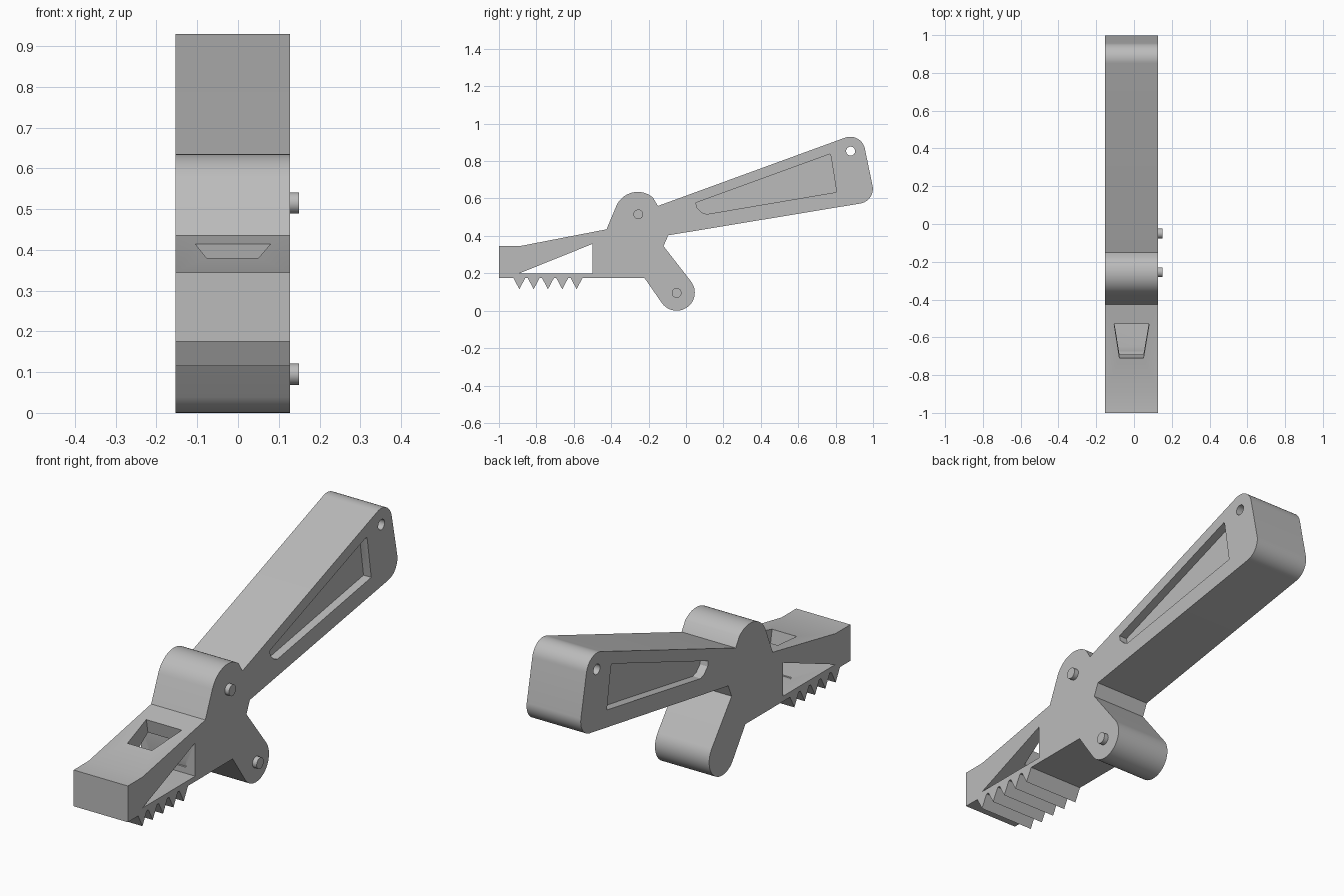
import bpy, bmesh
from math import radians, cos, sin, atan2
from mathutils import Matrix, Vector

cube = bpy.data.objects.get("Cube")
if cube:
    bpy.data.objects.remove(cube, do_unlink=True)

LEFT, RIGHT = 0.128, -0.153
POCKET = 0.04

grey = bpy.data.materials.new("plain grey")
grey.use_nodes = True
grey.diffuse_color = (0.5, 0.5, 0.5, 1)
grey.node_tree.nodes["Principled BSDF"].inputs["Base Color"].default_value = (0.5, 0.5, 0.5, 1)


def arc(cy, cz, r, start, end, n=16):
    angles = [radians(start + (end - start) * i / n) for i in range(n + 1)]
    return [(cy + r * cos(a), cz + r * sin(a)) for a in angles]


def circle(cy, cz, r):
    return arc(cy, cz, r, 0, 360, 32)[:-1]


def prism(name, points, depth):
    """Extrude a closed loop of 3D points along the depth vector."""
    bm = bmesh.new()
    face = bm.faces.new([bm.verts.new(p) for p in points])
    new = bmesh.ops.extrude_face_region(bm, geom=[face])["geom"]
    bmesh.ops.translate(bm, vec=depth, verts=[g for g in new if isinstance(g, bmesh.types.BMVert)])
    bmesh.ops.recalc_face_normals(bm, faces=bm.faces)
    mesh = bpy.data.meshes.new(name)
    bm.to_mesh(mesh)
    bm.free()
    mesh.materials.append(grey)
    obj = bpy.data.objects.new(name, mesh)
    bpy.context.collection.objects.link(obj)
    return obj


def side_prism(name, profile, x0, x1):
    return prism(name, [(x0, y, z) for y, z in profile], Vector((x1 - x0, 0, 0)))


def select(obj):
    bpy.ops.object.select_all(action="DESELECT")
    obj.select_set(True)
    bpy.context.view_layer.objects.active = obj


def cut(target, cutter):
    cutter.hide_render = True
    mod = target.modifiers.new("cut", "BOOLEAN")
    mod.operation, mod.solver, mod.object = "DIFFERENCE", "EXACT", cutter
    select(target)
    bpy.ops.object.modifier_apply(modifier=mod.name)
    bpy.data.objects.remove(cutter, do_unlink=True)


# Side outline: nose, hump, handle and leg
outline = [(-1, 0.175), (-1, 0.345), (-0.89, 0.345), (-0.425, 0.435)]
outline += arc(-0.258, 0.51, 0.125, 157, 50)
outline += [(-0.15, 0.56)]
outline += arc(0.878, 0.85, 0.08, 110, 11)
outline += arc(0.919, 0.652, 0.08, 11, -80.5)
outline += [(-0.095, 0.403), (-0.12, 0.345)]
outline += arc(-0.05, 0.097, 0.097, 37, -143, 24)
outline += [(-0.222, 0.175)]

# Row of teeth under the nose
for i in range(5):
    tip = -0.585 - 0.0765 * i
    outline += [(tip + 0.032, 0.175), (tip, 0.115), (tip - 0.032, 0.175)]
body = side_prism("lever_body", outline, RIGHT, LEFT)

# Through openings: triangular window and hanging hole
cut(body, side_prism("triangle_cutter", [(-0.89, 0.2), (-0.5, 0.2), (-0.5, 0.357)], -0.3, 0.3))
cut(body, side_prism("hole_cutter", circle(0.88, 0.853, 0.024), -0.3, 0.3))

# Shallow pockets on both sides of the handle
pocket = [(0.755, 0.832), (0.77, 0.837), (0.775, 0.825), (0.805, 0.634), (0.11, 0.516),
          (0.085, 0.525), (0.058, 0.552), (0.053, 0.577)]
cut(body, side_prism("left_pocket_cutter", pocket, LEFT - POCKET, 0.3))
cut(body, side_prism("right_pocket_cutter", pocket, RIGHT + POCKET, -0.3))

# Tapered opening cut square to the sloping top of the nose
slope = 0.09 / 0.465
down = Vector((0, slope, -1)).normalized()
mouth = [(-0.105, -0.53), (0.08, -0.53), (0.05, -0.71), (-0.077, -0.71)]
loop = [Vector((x, y, 0.345 + slope * (y + 0.89))) - down * 0.05 for x, y in mouth]
cut(body, prism("top_opening_cutter", loop, down * 0.238))

# Pivot pins on the left side
pins = [side_prism("upper_pin", circle(-0.255, 0.515, 0.026), LEFT, 0.15),
        side_prism("lower_pin", circle(-0.05, 0.095, 0.026), LEFT, 0.15)]

for obj in [body] + pins:
    select(obj)
    bpy.ops.object.shade_smooth_by_angle(angle=radians(25))
